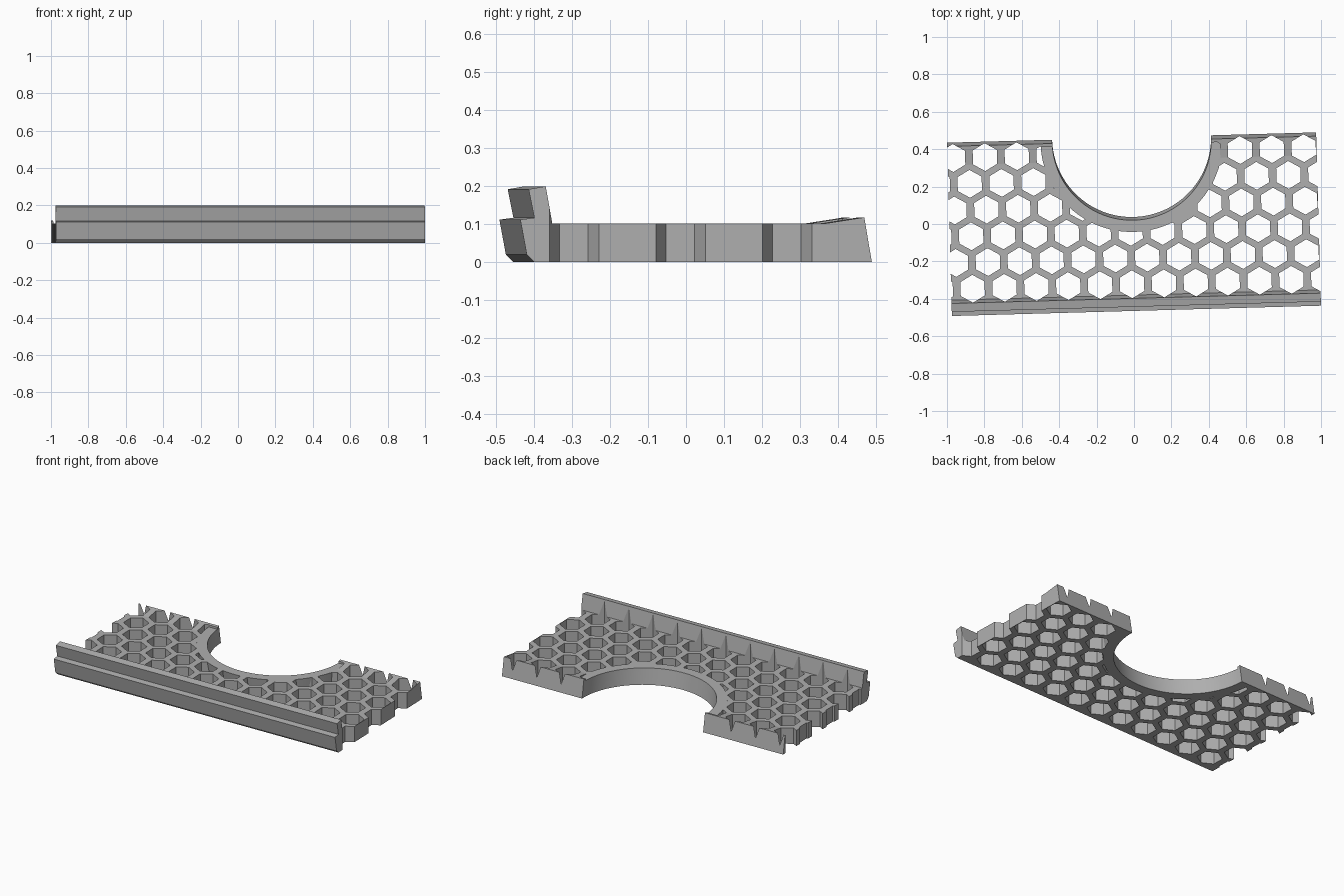
import bpy, bmesh, math
from mathutils import Matrix

cube = bpy.data.objects.get("Cube")
if cube:
    bpy.data.objects.remove(cube, do_unlink=True)

LEAN = -0.17                    # y shift per unit of height
TURN = Matrix.Rotation(math.radians(1.6), 4, "Z")
HALF_LENGTH = 0.987
PLATE_TOP = 0.102
BACK = 0.4625                   # back edge at the base, also the notch centre
HEX_R, PITCH, ROW_STEP = 0.0745, 0.1705, 0.1403

grey = bpy.data.materials.new("plain grey")
grey.use_nodes = True
grey.diffuse_color = (0.43, 0.43, 0.43, 1)
grey.node_tree.nodes["Principled BSDF"].inputs["Base Color"].default_value = (0.43, 0.43, 0.43, 1)


def add_prism(bm, loop, shift):
    """Extrude a closed 3D loop along a shift vector."""
    base = bm.faces.new([bm.verts.new(p) for p in loop])
    result = bmesh.ops.extrude_face_region(bm, geom=[base], use_keep_orig=True)
    verts = [v for v in result["geom"] if isinstance(v, bmesh.types.BMVert)]
    bmesh.ops.translate(bm, verts=verts, vec=shift)


def make_object(name, bm):
    bmesh.ops.recalc_face_normals(bm, faces=bm.faces)
    mesh = bpy.data.meshes.new(name)
    bm.to_mesh(mesh)
    bm.free()
    mesh.materials.append(grey)
    obj = bpy.data.objects.new(name, mesh)
    bpy.context.collection.objects.link(obj)
    return obj


def arc(radius, start, end, steps, z):
    """Points round the leaning notch axis at height z."""
    angles = [math.radians(start + (end - start) * i / steps) for i in range(steps + 1)]
    return [(radius * math.cos(a), BACK + LEAN * z + radius * math.sin(a), z) for a in angles]


def cut(target, cutter):
    cutter.hide_render = True
    mod = target.modifiers.new("cut", "BOOLEAN")
    mod.operation, mod.solver, mod.object = "DIFFERENCE", "EXACT", cutter
    bpy.context.view_layer.update()
    graph = bpy.context.evaluated_depsgraph_get()
    mesh = bpy.data.meshes.new_from_object(target.evaluated_get(graph))
    target.modifiers.clear()
    target.data = mesh
    bpy.data.objects.remove(cutter, do_unlink=True)


# Plate with stepped front rail and raised back edge, one swept profile
profile = [(-0.4275, 0), (-0.4475, 0.02), (-0.4645, 0.112), (-0.4275, 0.117),
           (-0.4425, 0.192), (-0.3975, 0.2), (-0.38, PLATE_TOP),
           (0.34, PLATE_TOP), (0.4425, 0.118), (BACK, 0)]
bm = bmesh.new()
add_prism(bm, [(-HALF_LENGTH, y, z) for y, z in profile], (2 * HALF_LENGTH, 0, 0))
plate = make_object("honeycomb_plate", bm)

# Staggered hexagonal holes, cut straight down through plate and rails
bm = bmesh.new()
for row in range(6):
    y = -0.322 + ROW_STEP * row
    for col in range(-1, 13):
        x = -0.872 + PITCH * (col - 0.5 * (row % 2))
        corners = [math.radians(30 + 60 * i) for i in range(6)]
        add_prism(bm, [(x + HEX_R * math.cos(a), y + HEX_R * math.sin(a), -0.1) for a in corners],
                  (0, 0, 0.5))
cut(plate, make_object("hole_cutter", bm))

# Round notch in the back edge
bm = bmesh.new()
add_prism(bm, arc(0.45, 0, 360, 96, -0.1)[:-1], (0, LEAN * 0.4, 0.4))
cut(plate, make_object("notch_cutter", bm))

# Half-round rim lining the notch
bm = bmesh.new()
rim_loop = arc(0.425, 180, 360, 48, 0) + arc(0.4875, 360, 180, 48, 0)
add_prism(bm, rim_loop, (0, LEAN * PLATE_TOP, PLATE_TOP))
rim = make_object("notch_rim", bm)

# Short wedge posts join the raised back edge to the rim ends
bm = bmesh.new()
for x in (-0.4875, 0.425):
    post = [(x, 0.425, 0.05), (x, 0.425, 0.115), (x, 0.4425, 0.118), (x, BACK + LEAN * 0.05, 0.05)]
    add_prism(bm, post, (0.0625, 0, 0))
posts = make_object("rim_end_posts", bm)

for obj in (plate, rim, posts):
    obj.data.transform(TURN)
    bpy.ops.object.select_all(action="DESELECT")
    obj.select_set(True)
    bpy.context.view_layer.objects.active = obj
    bpy.ops.object.shade_smooth_by_angle(angle=math.radians(20))
